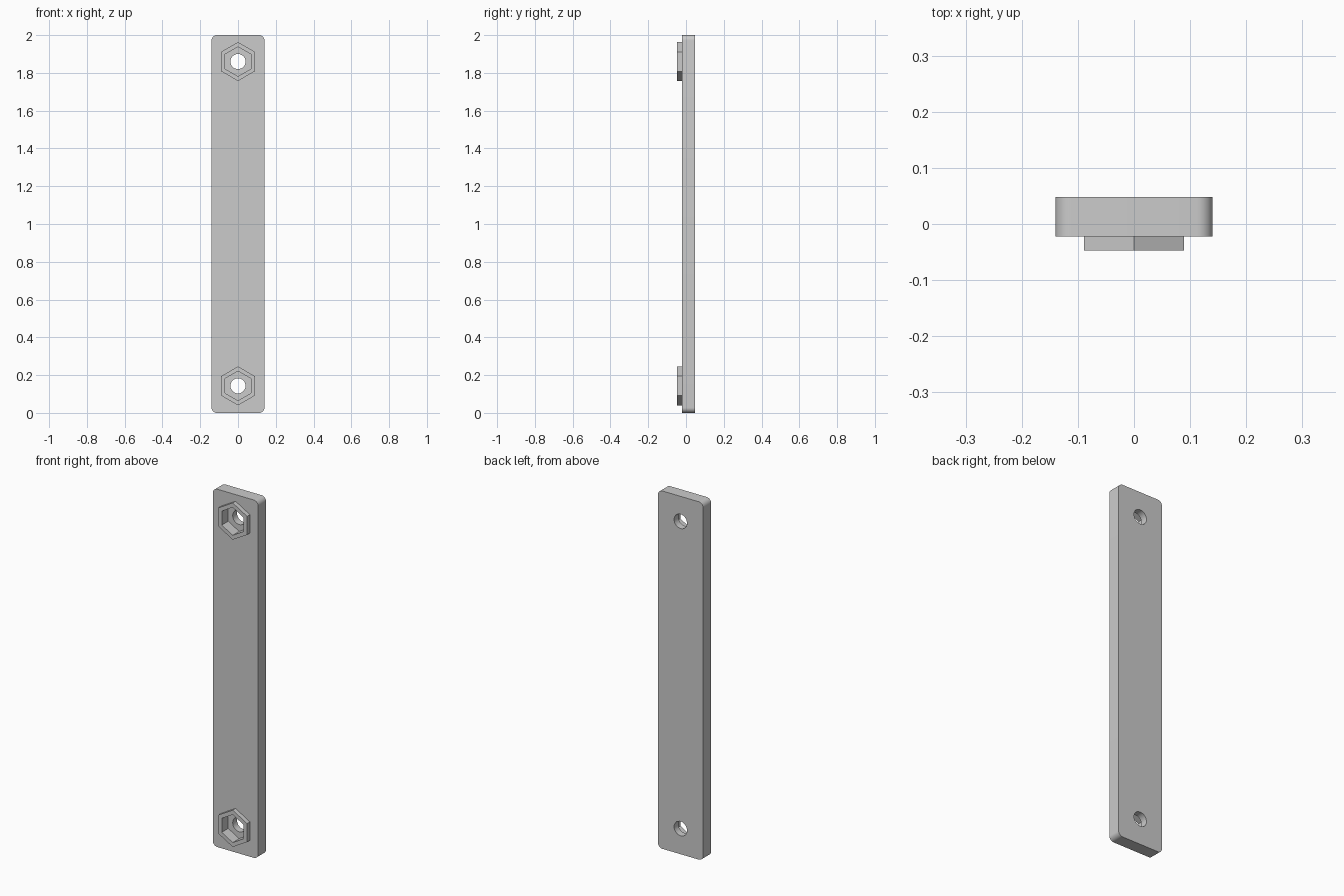
import bpy, bmesh
from math import pi, cos, sin

cube = bpy.data.objects.get("Cube")
if cube:
    bpy.data.objects.remove(cube, do_unlink=True)

WIDTH, HEIGHT, CORNER = 0.28, 2.0, 0.028
RIM_Y, FRONT_Y, FLOOR_Y, BACK_Y = -0.047, -0.022, 0.01, 0.048
HOLE_R, POCKET_R, RIM_R = 0.04, 0.078, 0.103
MOUNTS = {"lower": 0.143, "upper": 1.86}

grey = bpy.data.materials.new("plain_grey")
grey.use_nodes = True
colour = (0.6, 0.6, 0.6, 1)
grey.diffuse_color = colour
grey.node_tree.nodes["Principled BSDF"].inputs["Base Color"].default_value = colour


def ring(sides, radius, z):
    """Polygon in the xz plane with a corner pointing up."""
    angles = [pi / 2 + 2 * pi * i / sides for i in range(sides)]
    return [(radius * cos(a), z + radius * sin(a)) for a in angles]


def rounded_outline(steps=8):
    points = []
    for q, (sx, sz) in enumerate([(1, 1), (-1, 1), (-1, -1), (1, -1)]):
        cx = sx * (WIDTH / 2 - CORNER)
        cz = HEIGHT / 2 + sz * (HEIGHT / 2 - CORNER)
        for i in range(steps + 1):
            a = (q + i / steps) * pi / 2
            points.append((cx + CORNER * cos(a), cz + CORNER * sin(a)))
    return points


def finish(name, bm):
    bmesh.ops.recalc_face_normals(bm, faces=bm.faces[:])
    mesh = bpy.data.meshes.new(name)
    bm.to_mesh(mesh)
    bm.free()
    mesh.materials.append(grey)
    obj = bpy.data.objects.new(name, mesh)
    bpy.context.collection.objects.link(obj)
    return obj


def prism(name, outline, y0, y1):
    bm = bmesh.new()
    face = bm.faces.new([bm.verts.new((x, y0, z)) for x, z in outline])
    out = bmesh.ops.extrude_face_region(bm, geom=[face], use_keep_orig=True)
    verts = [v for v in out["geom"] if isinstance(v, bmesh.types.BMVert)]
    bmesh.ops.translate(bm, verts=verts, vec=(0, y1 - y0, 0))
    return finish(name, bm)


def hex_rim(name, z):
    """Raised hexagonal collar, open at the back where it meets the plate."""
    bm = bmesh.new()
    loops = [[bm.verts.new((x, y, pz)) for x, pz in ring(6, r, z)]
             for r, y in [(RIM_R, FRONT_Y), (RIM_R, RIM_Y),
                          (POCKET_R, RIM_Y), (POCKET_R, FRONT_Y)]]
    for a, b in zip(loops, loops[1:]):
        for i in range(6):
            j = (i + 1) % 6
            bm.faces.new((a[i], a[j], b[j], b[i]))
    return finish(name, bm)


def cut(target, cutter):
    cutter.hide_render = True
    mod = target.modifiers.new("cut", "BOOLEAN")
    mod.operation, mod.solver, mod.object = "DIFFERENCE", "EXACT", cutter
    bpy.context.view_layer.objects.active = target
    bpy.ops.object.modifier_apply(modifier=mod.name)
    bpy.data.objects.remove(cutter, do_unlink=True)


# Long plate with rounded corners
plate = prism("mounting_plate", rounded_outline(), FRONT_Y, BACK_Y)

# Nut pockets, bolt holes and raised collars
for side, z in MOUNTS.items():
    cut(plate, prism("pocket_cutter", ring(6, POCKET_R, z), RIM_Y, FLOOR_Y))
    cut(plate, prism("hole_cutter", ring(32, HOLE_R, z), RIM_Y, BACK_Y + 0.05))
    hex_rim(side + "_nut_collar", z)

# Smooth the rounded corners and hole walls only
bpy.ops.object.select_all(action="DESELECT")
plate.select_set(True)
bpy.context.view_layer.objects.active = plate
bpy.ops.object.shade_smooth_by_angle(angle=pi / 6)
